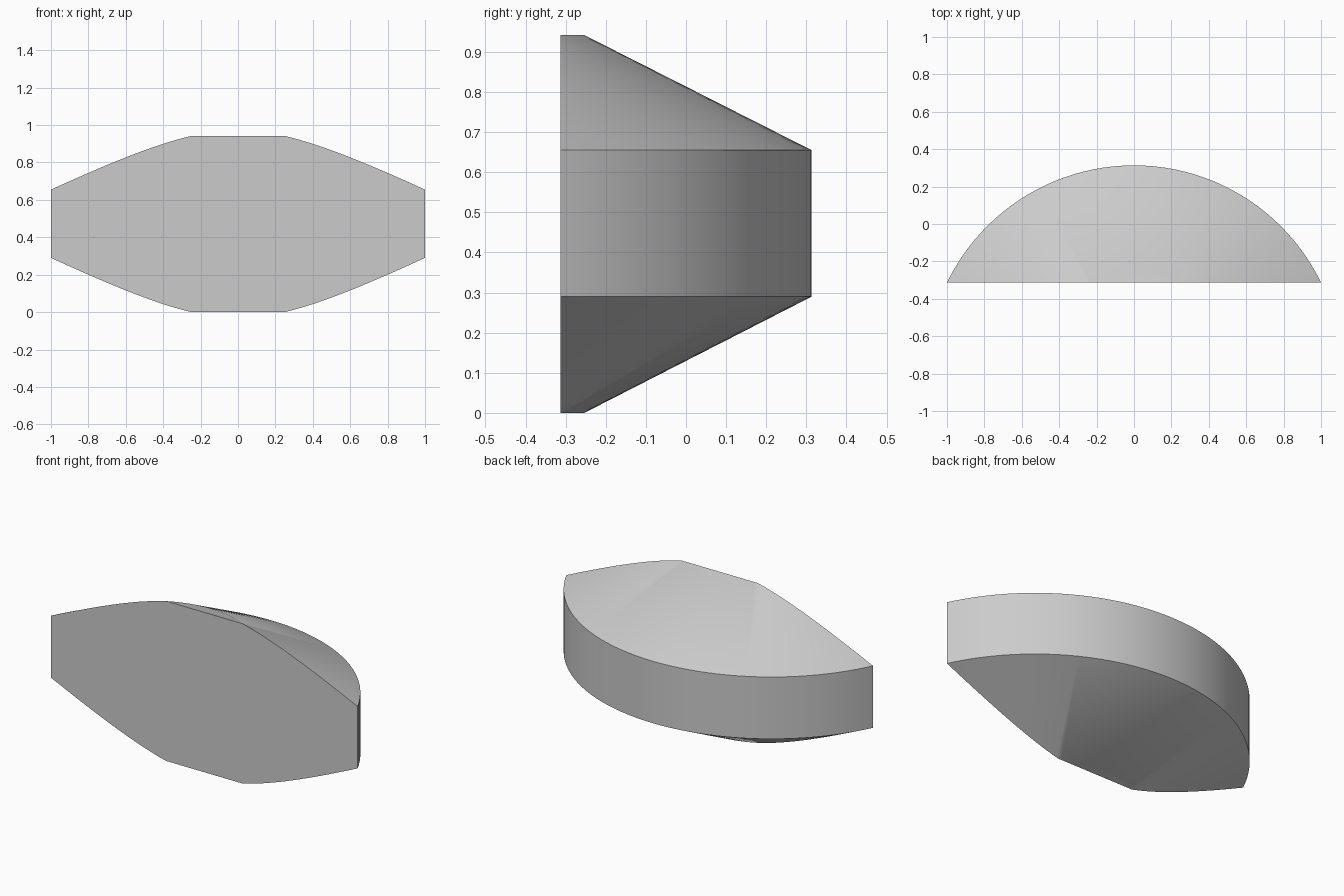
import bpy
import bmesh
import math
from mathutils import Vector

cube = bpy.data.objects.get("Cube")
if cube:
    bpy.data.objects.remove(cube, do_unlink=True)

# Disc with chamfered rims, of which a front plane keeps one segment
SAGITTA = 0.627
RADIUS = (1 + SAGITTA ** 2) / (2 * SAGITTA)
FRONT_Y = -SAGITTA / 2
CENTRE_Y = -FRONT_Y - RADIUS
FLAT_RADIUS = 0.544
SEGMENTS = 128
PROFILE = [(FLAT_RADIUS, 0), (RADIUS, 0.29), (RADIUS, 0.655), (FLAT_RADIUS, 0.942)]


def ring(bm, radius, z):
    angles = [2 * math.pi * i / SEGMENTS for i in range(SEGMENTS)]
    return [bm.verts.new((radius * math.cos(a), CENTRE_Y + radius * math.sin(a), z))
            for a in angles]


# Lathe the profile into a closed solid
bm = bmesh.new()
rings = [ring(bm, r, z) for r, z in PROFILE]
for low, high in zip(rings, rings[1:]):
    for i in range(SEGMENTS):
        j = (i + 1) % SEGMENTS
        bm.faces.new((low[i], low[j], high[j], high[i]))
bm.faces.new(rings[0][::-1])
bm.faces.new(rings[-1])

# Slice off everything before the front plane and close the cut
cut = bmesh.ops.bisect_plane(bm, geom=bm.verts[:] + bm.edges[:] + bm.faces[:],
                             dist=1e-5, plane_co=Vector((0, FRONT_Y, 0)),
                             plane_no=Vector((0, -1, 0)), clear_outer=True)
edges = [e for e in cut["geom_cut"] if isinstance(e, bmesh.types.BMEdge)]
bmesh.ops.contextual_create(bm, geom=edges)
bmesh.ops.recalc_face_normals(bm, faces=bm.faces[:])

mesh = bpy.data.meshes.new("chamfered_segment")
bm.to_mesh(mesh)
bm.free()
segment = bpy.data.objects.new("chamfered_segment", mesh)
bpy.context.collection.objects.link(segment)

# Plain light grey
grey = bpy.data.materials.new("light_grey")
grey.use_nodes = True
colour = (0.6, 0.6, 0.6, 1)
grey.diffuse_color = colour
grey.node_tree.nodes["Principled BSDF"].inputs["Base Color"].default_value = colour
mesh.materials.append(grey)

# Smooth curved faces, sharp rims
bpy.ops.object.select_all(action="DESELECT")
segment.select_set(True)
bpy.context.view_layer.objects.active = segment
bpy.ops.object.shade_smooth_by_angle(angle=math.radians(30))
